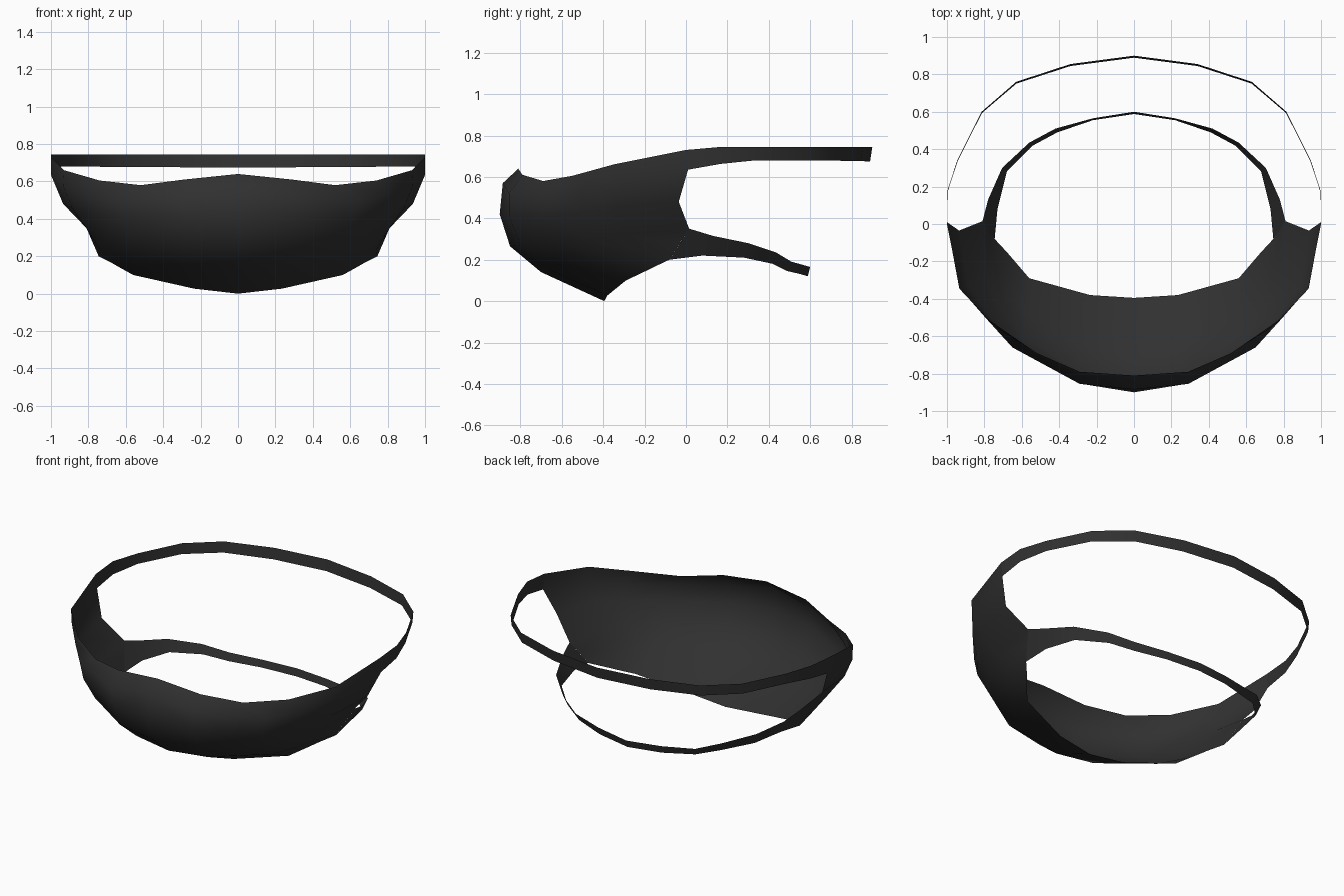
import bpy

fabric = bpy.data.materials.new("charcoal fabric")
fabric.diffuse_color = (0.03, 0.03, 0.03, 1)


def sheet(name, rows):
    """Skin a grid of points (right half, rows from top to bottom) and mirror it across x."""
    n = len(rows[0])
    verts = [p for row in rows for p in row]
    faces = [(i * n + j, (i + 1) * n + j, (i + 1) * n + j + 1, i * n + j + 1)
             for i in range(len(rows) - 1) for j in range(n - 1)]
    mesh = bpy.data.meshes.new(name)
    mesh.from_pydata(verts, [], faces)
    mesh.materials.append(fabric)
    mesh.shade_smooth()
    ob = bpy.data.objects.new(name, mesh)
    bpy.context.collection.objects.link(ob)
    mirror = ob.modifiers.new("mirror", 'MIRROR')
    mirror.use_clip = True
    mirror.merge_threshold = 0.001
    return ob


# mask shell: each row runs from the centre line round to the open back edge
top_edge = [(0, -.81, .64), (.29, -.79, .61), (.52, -.69, .58),
            (.74, -.55, .605), (.93, -.35, .66), (1, 0, .73)]
nose = [(0, -.885, .57), (.29, -.855, .52), (.65, -.66, .505),
        (.795, -.50, .53), (.935, -.34, .575), (1, .01, .635)]
cheek = [(0, -.90, .42), (.28, -.855, .41), (.63, -.655, .41),
         (.765, -.50, .43), (.885, -.33, .455), (.935, -.035, .48)]
mouth = [(0, -.85, .265), (.27, -.80, .27), (.58, -.61, .285),
         (.70, -.46, .30), (.79, -.29, .32), (.81, .015, .35)]
chin = [(0, -.70, .14), (.25, -.66, .15), (.57, -.48, .185),
        (.67, -.36, .21), (.74, -.22, .235), (.777, -.033, .275)]
bottom_edge = [(0, -.395, 0), (.235, -.38, .027), (.56, -.29, .10),
               (.62, -.22, .133), (.68, -.15, .167), (.745, -.08, .20)]
sheet("mask_shell", [top_edge, nose, cheek, mouth, chin, bottom_edge])

# upper strap: upright band round the back of the head
path = [(1, .17), (.945, .34), (.815, .60), (.63, .76), (.34, .855), (0, .90)]
lows = [.663, .68, .679, .678, .676, .675]
sheet("upper_strap", [
    [top_edge[-1]] + [(x, y, .745) for x, y in path],
    [nose[-1]] + [(x * .998, y - .012 * max(0, y), z) for (x, y), z in zip(path, lows)]])

# lower strap: sloping band round the neck
sheet("lower_strap", [
    [mouth[-1], (.78, .13, .315), (.705, .30, .28), (.56, .435, .235),
     (.42, .51, .19), (.22, .565, .175), (0, .60, .165)],
    [bottom_edge[-1], (.73, .08, .22), (.68, .28, .21), (.54, .42, .18),
     (.41, .49, .145), (.22, .555, .13), (0, .588, .12)]])
